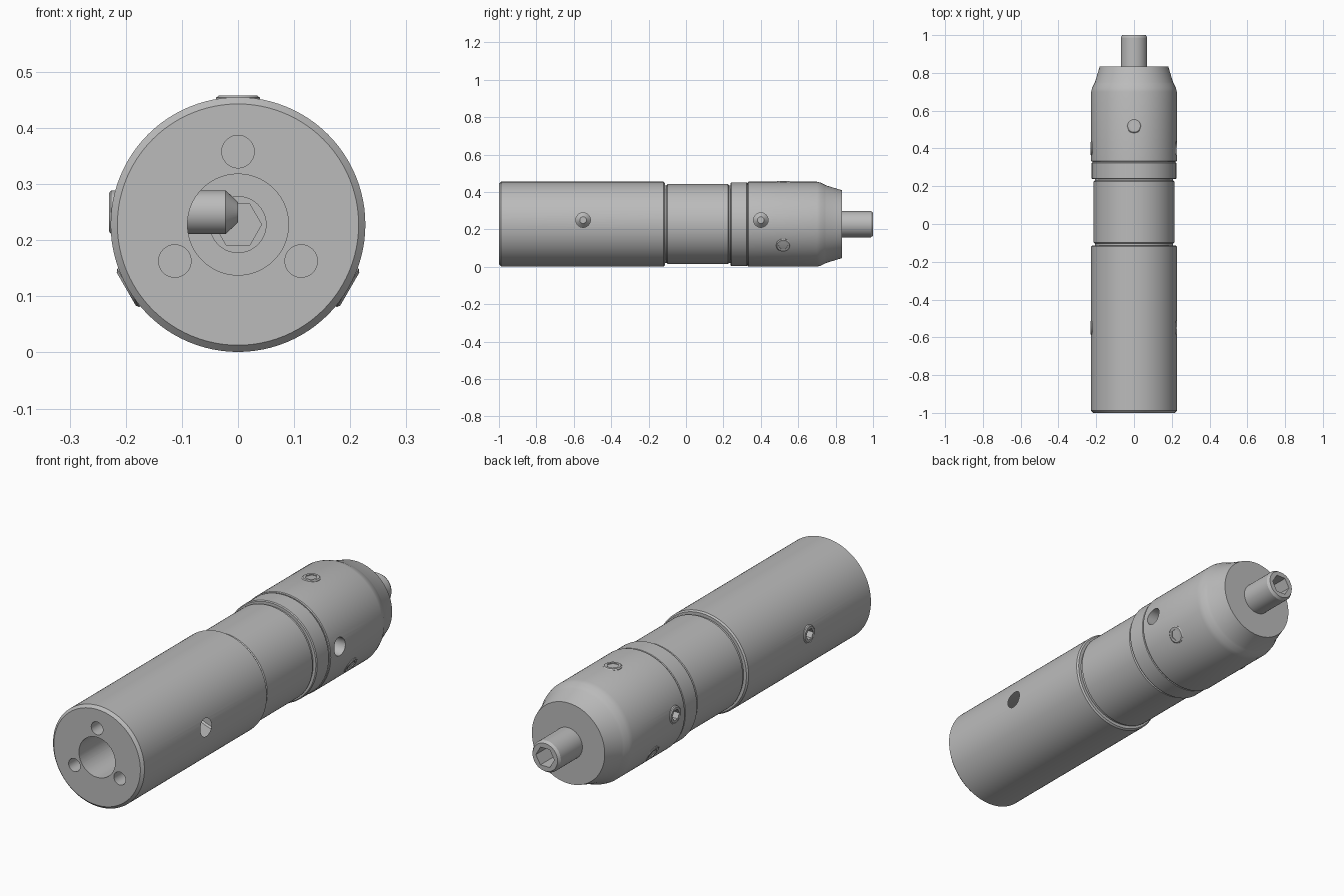
import bpy, bmesh, math
from mathutils import Matrix, Vector

cube = bpy.data.objects.get("Cube")
if cube:
    bpy.data.objects.remove(cube, do_unlink=True)

AXIS_Z = 0.228   # height of the main axis
R = 0.227        # main body radius
PIN_R = 0.039    # set screw radius

steel = bpy.data.materials.new("grey_steel")
steel.use_nodes = True
grey = (0.5, 0.5, 0.5, 1)
steel.diffuse_color = grey
steel.node_tree.nodes["Principled BSDF"].inputs["Base Color"].default_value = grey

# Local z runs along the tool, towards the back
ALONG = Matrix.Translation((0, 0, AXIS_Z)) @ Matrix.Rotation(-math.pi / 2, 4, "X")


def lathe(name, profile, matrix=ALONG, sides=96):
    """Turn a (radius, distance) profile around local z; ends on the axis close it."""
    bm = bmesh.new()
    rings = []
    for r, d in profile:
        n = 1 if r == 0 else sides
        rings.append([bm.verts.new((r * math.cos(math.tau * i / sides),
                                    r * math.sin(math.tau * i / sides), d))
                      for i in range(n)])
    for a, b in zip(rings, rings[1:]):
        for i in range(sides):
            j = (i + 1) % sides
            quad = [a[i % len(a)], a[j % len(a)], b[j % len(b)], b[i % len(b)]]
            bm.faces.new(list(dict.fromkeys(quad)))
    bmesh.ops.recalc_face_normals(bm, faces=bm.faces)
    bmesh.ops.transform(bm, matrix=matrix, verts=bm.verts)
    mesh = bpy.data.meshes.new(name)
    bm.to_mesh(mesh)
    bm.free()
    obj = bpy.data.objects.new(name, mesh)
    bpy.context.collection.objects.link(obj)
    mesh.materials.append(steel)
    return obj


def rod(name, r, start, end, matrix=ALONG, sides=40):
    return lathe(name, [(0, start), (r, start), (r, end), (0, end)], matrix, sides)


def cut(obj, cutters):
    """Subtract the cutters, keep the result and remove the cutters."""
    for c in cutters:
        c.hide_render = True
        m = obj.modifiers.new("cut", "BOOLEAN")
        m.operation, m.solver, m.object = "DIFFERENCE", "EXACT", c
    graph = bpy.context.evaluated_depsgraph_get()
    mesh = bpy.data.meshes.new_from_object(obj.evaluated_get(graph))
    obj.modifiers.clear()
    obj.data = mesh
    for c in cutters:
        bpy.data.objects.remove(c, do_unlink=True)


def radial(y, degrees, lift=0):
    """Frame whose z points outwards at an angle around the main axis."""
    out = Vector((math.cos(math.radians(degrees)), 0, math.sin(math.radians(degrees))))
    return (Matrix.Translation((0, y, AXIS_Z + lift))
            @ out.to_track_quat("Z", "Y").to_matrix().to_4x4())


# Handle with a deep bore, three face holes and a cross hole
handle = lathe("handle", [(0, -1), (R - 0.012, -1), (R, -0.988), (R, -0.12),
                          (R - 0.006, -0.113), (0, -0.113)])
face_holes = []
for deg in (90, 210, 330):
    a = math.radians(deg)
    shift = Matrix.Translation((0.13 * math.cos(a), 0, 0.13 * math.sin(a)))
    face_holes.append(rod("face_hole", 0.029, -1.1, -0.85, shift @ ALONG))
cut(handle, face_holes + [
    rod("bore", 0.09, -1.1, -0.3, sides=96),
    rod("inner_bore", 0.05, -0.35, -0.22),
    rod("inner_hex", 0.042, -0.25, -0.15, sides=6),
    rod("cross_hole", PIN_R, -0.4, 0.4, radial(-0.55, 0, 0.022))])

# Middle sleeve with a narrow groove at each end
lathe("sleeve", [(0, -0.114), (0.207, -0.114), (0.207, -0.104), (0.214, -0.098),
                 (0.214, 0.224), (0.207, 0.23), (0.207, 0.242), (0, 0.242)])

# Collar ring and its seam
lathe("collar", [(0, 0.238), (0.22, 0.238), (0.224, 0.242), (0.224, 0.324),
                 (0.219, 0.328), (0.219, 0.335), (0, 0.335)])

# Head with a rounded shoulder and a tapered nose
head = lathe("head", [(0, 0.33), (R - 0.003, 0.33), (R, 0.334), (R, 0.70), (0.222, 0.72),
                      (0.211, 0.742), (0.207, 0.75), (0.181, 0.835), (0, 0.835)])
cut(head, [rod("head_bore", 0.075, 0.345, 0.46),
           rod("head_cross_hole", PIN_R, -0.4, 0.4, radial(0.4, 0, 0.022))])

# Output shaft with a hexagonal socket
shaft = lathe("shaft", [(0, 0.45), (0.07, 0.45), (0.07, 0.988), (0.062, 1), (0, 1)], sides=64)
cut(shaft, [rod("shaft_socket", 0.046, 0.9, 1.1, sides=6)])


# Set screws: pointed tip, slightly raised chamfered top, hex socket
def set_screw(name, y, degrees, tip, lift=0):
    top = 0.23
    frame = radial(y, degrees, lift)
    screw = lathe(name, [(0, tip), (0.018, tip), (PIN_R, tip + 0.022), (PIN_R, top - 0.004),
                         (PIN_R - 0.005, top), (0, top)], frame, 40)
    cut(screw, [rod("socket", 0.025, top - 0.05, top + 0.05, frame, 6)])


set_screw("handle_screw", -0.55, 180, 0, 0.022)
set_screw("head_side_screw", 0.4, 180, 0, 0.022)
for deg, place in ((90, "top"), (210, "right"), (330, "left")):
    set_screw("head_screw_" + place, 0.52, deg, 0.05)

# Smooth shading with sharp edges kept
bpy.ops.object.select_all(action="DESELECT")
for obj in bpy.context.collection.objects:
    if obj.type == "MESH" and steel.name in obj.data.materials:
        obj.select_set(True)
        bpy.context.view_layer.objects.active = obj
bpy.ops.object.shade_smooth_by_angle(angle=math.radians(25))
